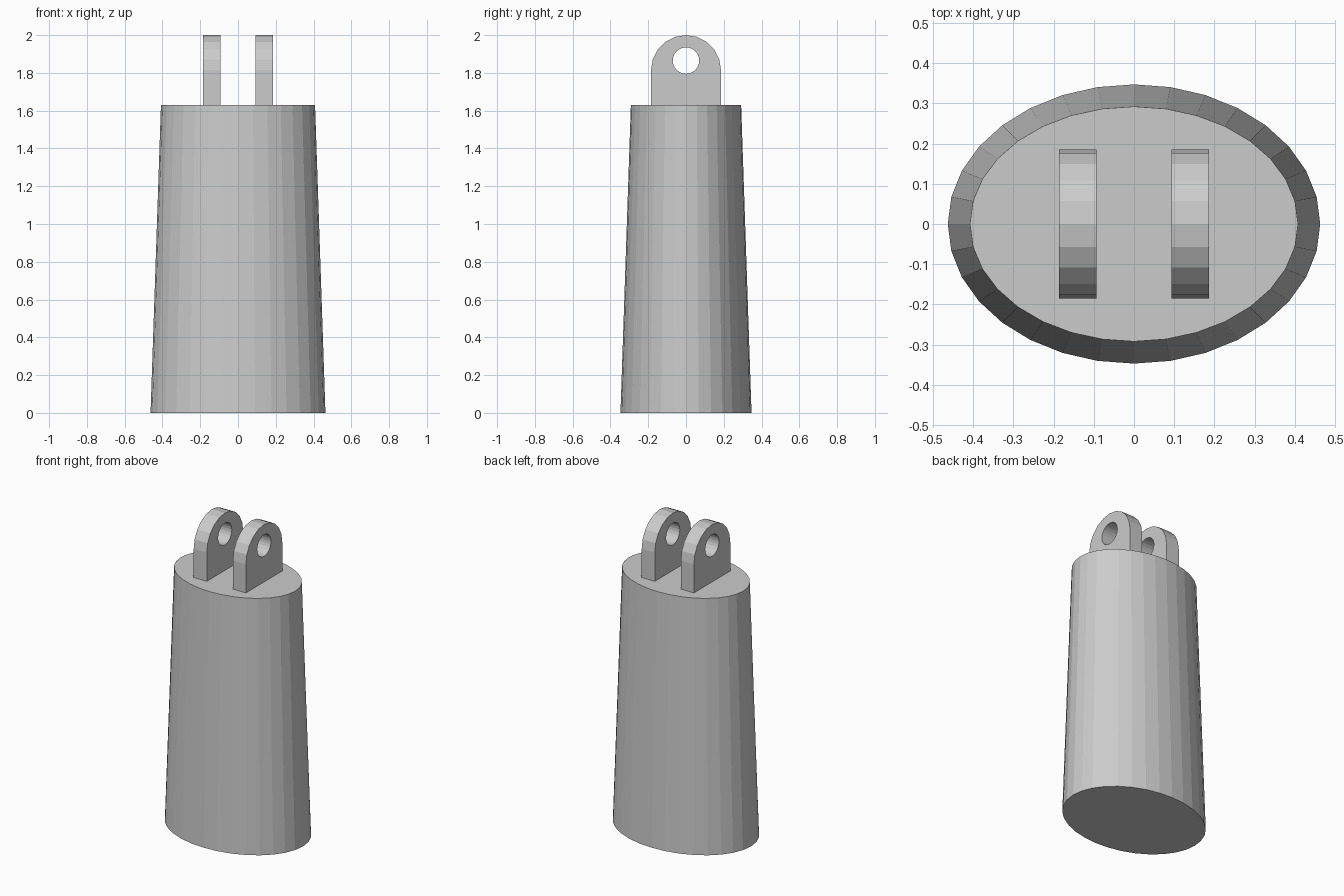
import bpy, bmesh
from math import sin, cos, pi

if "Cube" in bpy.data.objects:
    bpy.data.objects.remove(bpy.data.objects["Cube"], do_unlink=True)

BODY_TOP = 1.63
LUG_RADIUS = 0.185
LUG_CENTRE = 2 - LUG_RADIUS

grey = bpy.data.materials.new("plain grey")
grey.use_nodes = True
grey.diffuse_color = (0.6, 0.6, 0.6, 1)
grey.node_tree.nodes["Principled BSDF"].inputs["Base Color"].default_value = grey.diffuse_color


def finish(name, bm):
    bmesh.ops.recalc_face_normals(bm, faces=bm.faces)
    mesh = bpy.data.meshes.new(name)
    bm.to_mesh(mesh)
    bm.free()
    mesh.materials.append(grey)
    obj = bpy.data.objects.new(name, mesh)
    bpy.context.collection.objects.link(obj)
    return obj


def edge_loop(bm, points):
    verts = [bm.verts.new(p) for p in points]
    return [bm.edges.new((v, verts[i - 1])) for i, v in enumerate(verts)]


# Tapered oval body with flat facets
def oval(bm, rx, ry, z, sides=32):
    return [bm.verts.new((rx * cos(2 * pi * i / sides), ry * sin(2 * pi * i / sides), z))
            for i in range(sides)]


bm = bmesh.new()
low = oval(bm, 0.463, 0.347, 0)
high = oval(bm, 0.408, 0.292, BODY_TOP)
bm.faces.new(low)
bm.faces.new(high)
for i in range(len(low)):
    bm.faces.new((low[i - 1], low[i], high[i], high[i - 1]))
finish("body", bm)


# Round-topped lug with a pin hole, standing on the body
def lug(name, x, thickness=0.093):
    bm = bmesh.new()
    outline = [(x, LUG_RADIUS * cos(pi * i / 10), LUG_CENTRE + LUG_RADIUS * sin(pi * i / 10))
               for i in range(11)]
    outline += [(x, -LUG_RADIUS, BODY_TOP), (x, LUG_RADIUS, BODY_TOP)]
    hole = [(x, 0.07 * cos(pi * i / 12), 1.865 + 0.07 * sin(pi * i / 12)) for i in range(24)]
    edges = edge_loop(bm, outline) + edge_loop(bm, hole)
    bmesh.ops.triangle_fill(bm, edges=edges, use_beauty=True, normal=(1, 0, 0))
    side = bmesh.ops.extrude_face_region(bm, geom=bm.faces[:], use_keep_orig=True)
    moved = [g for g in side["geom"] if isinstance(g, bmesh.types.BMVert)]
    bmesh.ops.translate(bm, verts=moved, vec=(thickness, 0, 0))
    return finish(name, bm)


lug("left_lug", 0.093)
lug("right_lug", -0.186)
